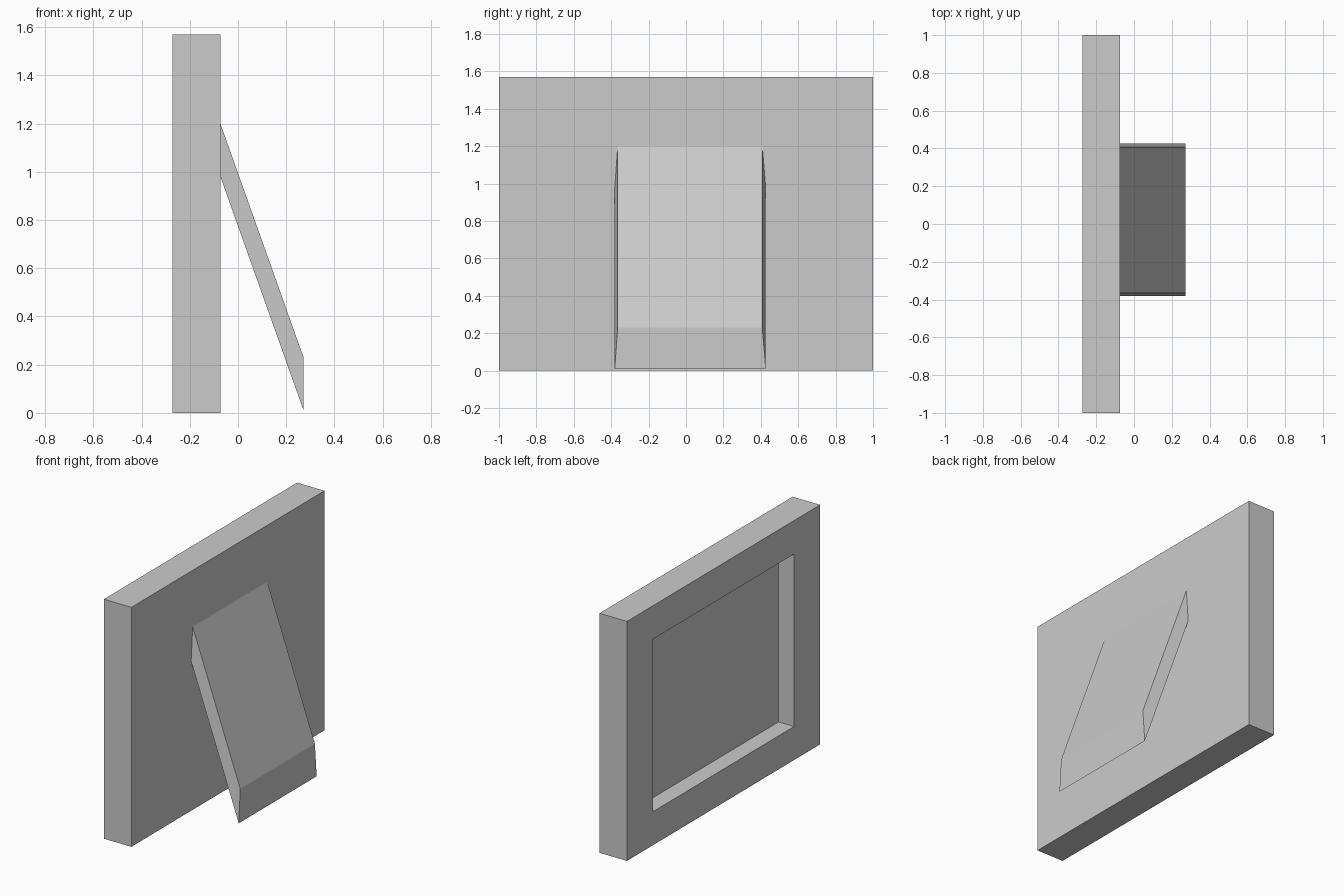
import bpy, bmesh
from math import copysign

if "Cube" in bpy.data.objects:
    bpy.data.objects.remove(bpy.data.objects["Cube"])


def finish(bm, name):
    bmesh.ops.recalc_face_normals(bm, faces=bm.faces)
    mesh = bpy.data.meshes.new(name)
    bm.to_mesh(mesh)
    bm.free()
    obj = bpy.data.objects.new(name, mesh)
    bpy.context.collection.objects.link(obj)
    return obj


# Frame slab with a recessed picture panel on the -x side
X0, X1, HEIGHT = -0.272, -0.073, 1.57
OPEN_Y, OPEN_Z, PANEL_X = 0.73, 0.565, -0.16

bm = bmesh.new()
bmesh.ops.create_cube(bm, size=1)
for v in bm.verts:
    v.co = (X1 if v.co.x > 0 else X0, v.co.y * 2, (v.co.z + 0.5) * HEIGHT)
bm.normal_update()
face = min(bm.faces, key=lambda f: f.calc_center_median().x)
bmesh.ops.inset_individual(bm, faces=[face], thickness=0.2)
for v in face.verts:
    v.co.y = copysign(OPEN_Y, v.co.y)
    v.co.z = HEIGHT / 2 + copysign(OPEN_Z, v.co.z - HEIGHT / 2)
panel = bmesh.ops.extrude_discrete_faces(bm, faces=[face])["faces"][0]
for v in panel.verts:
    v.co.x = PANEL_X
finish(bm, "picture_frame")

# Slanted easel leg, slightly wider on its underside
top_y, under_y = (-0.365, 0.408), (-0.381, 0.426)
profile = [(X1, 1.20, top_y), (X1, 0.98, under_y),
           (0.272, 0.01, under_y), (0.272, 0.23, top_y)]
bm = bmesh.new()
sides = [[bm.verts.new((x, ys[i], z)) for x, z, ys in profile] for i in (0, 1)]
for side in sides:
    bm.faces.new(side)
for i in range(4):
    j = (i + 1) % 4
    bm.faces.new((sides[0][i], sides[0][j], sides[1][j], sides[1][i]))
finish(bm, "easel_leg")
